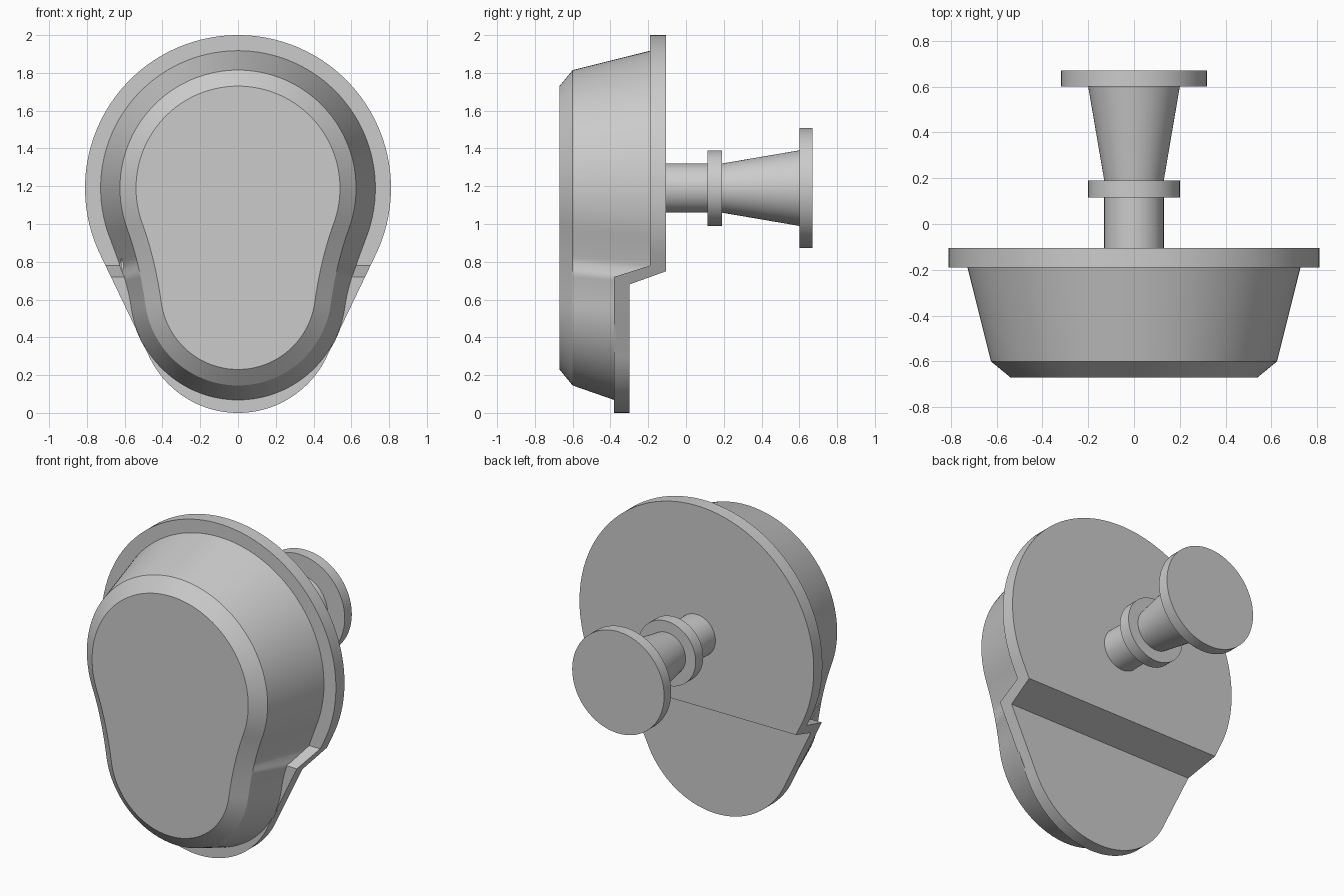
import bpy
import bmesh
from math import asin, cos, degrees, pi, radians, sin
from mathutils import Vector
from mathutils.geometry import interpolate_bezier

if "Cube" in bpy.data.objects:
    bpy.data.objects.remove(bpy.data.objects["Cube"], do_unlink=True)

TOP_Z = 1.19


def arc(center_z, radius, start, end, steps):
    angles = [radians(start + (end - start) * i / steps) for i in range(steps + 1)]
    return [Vector((radius * cos(a), center_z + radius * sin(a))) for a in angles]


def mirrored(half):
    """Close a right-hand half outline that starts and ends on x = 0."""
    return half + [Vector((-p.x, p.y)) for p in reversed(half[1:-1])]


def pear(top_r, low_z, low_r, leave, join):
    """Two arcs blended by a curve through the waist."""
    upper = arc(TOP_Z, top_r, 90, leave, 40)
    lower = arc(low_z, low_r, join, -90, 32)
    a, b = upper[-1], lower[0]
    reach = (a - b).length / 3
    t0, t1 = radians(leave), radians(join)
    h0 = a + reach * Vector((sin(t0), -cos(t0)))
    h1 = b - reach * Vector((sin(t1), -cos(t1)))
    blend = [Vector(p[:2]) for p in interpolate_bezier(a, h0, h1, b, 26)]
    return mirrored(upper + blend[1:-1] + lower)


def loft(name, rings, angle=25):
    """Skin matching rings and cap both ends."""
    bm = bmesh.new()
    loops = [[bm.verts.new(p) for p in ring] for ring in rings]
    for a, b in zip(loops, loops[1:]):
        n = len(a)
        for i in range(n):
            bm.faces.new((a[i], a[(i + 1) % n], b[(i + 1) % n], b[i]))
    bm.faces.new(loops[0])
    bm.faces.new(loops[-1])
    bmesh.ops.recalc_face_normals(bm, faces=bm.faces)
    mesh = bpy.data.meshes.new(name)
    bm.to_mesh(mesh)
    bm.free()
    obj = bpy.data.objects.new(name, mesh)
    bpy.context.collection.objects.link(obj)
    smooth(obj, angle)
    return obj


def smooth(obj, angle):
    bpy.ops.object.select_all(action="DESELECT")
    obj.select_set(True)
    bpy.context.view_layer.objects.active = obj
    bpy.ops.object.shade_smooth_by_angle(angle=radians(angle))


def at_depth(outline, y):
    return [(p.x, y, p.y) for p in outline]


def step_depth(z):
    """Front surface of the stepped plate, sunk slightly into it."""
    t = min(max((z - 0.72) / 0.06, 0), 1)
    return -0.37 + 0.19 * t


# Stepped back plate: side profile intersected with a tapered outline
side = [(-0.38, -0.1), (-0.38, 0.72), (-0.19, 0.78), (-0.19, 2.1),
        (-0.105, 2.1), (-0.105, 0.75), (-0.30, 0.68), (-0.30, -0.1)]
plate = loft("back_plate", [[(x, y, z) for y, z in side] for x in (-1, 1)])

BIG_R, SMALL_R = 0.81, 0.52
tangent = -degrees(asin((BIG_R - SMALL_R) / (TOP_Z - SMALL_R)))
outline = mirrored(arc(TOP_Z, BIG_R, 90, tangent, 48)
                   + arc(SMALL_R, SMALL_R, tangent, -90, 32))
cutter = loft("plate_outline_cutter", [at_depth(outline, y) for y in (-0.6, 0.1)])
cutter.hide_render = True
cut = plate.modifiers.new("outline", "BOOLEAN")
cut.operation = "INTERSECT"
cut.solver = "EXACT"
cut.object = cutter
bpy.context.view_layer.objects.active = plate
bpy.ops.object.modifier_apply(modifier=cut.name)
bpy.data.objects.remove(cutter, do_unlink=True)
smooth(plate, 20)

# Domed front body with a chamfered face
face = pear(0.54, 0.64, 0.41, -20, -8)
shoulder = pear(0.625, 0.64, 0.495, -20, -8)
base = pear(0.73, 0.64, 0.575, -20, -8)
loft("front_body", [
    at_depth(face, -0.67),
    at_depth(shoulder, -0.6),
    [(p.x, step_depth(p.y), p.y) for p in base],
])

# Turned rear stem with collar, flared neck and end disc
stem = [(0.13, -0.12), (0.13, 0.115), (0.2, 0.115), (0.2, 0.19),
        (0.13, 0.19), (0.2, 0.6), (0.318, 0.6), (0.318, 0.67)]
SIDES = 64
loft("rear_stem", [
    [(r * cos(2 * pi * i / SIDES), y, TOP_Z + r * sin(2 * pi * i / SIDES))
     for i in range(SIDES)]
    for r, y in stem
])
